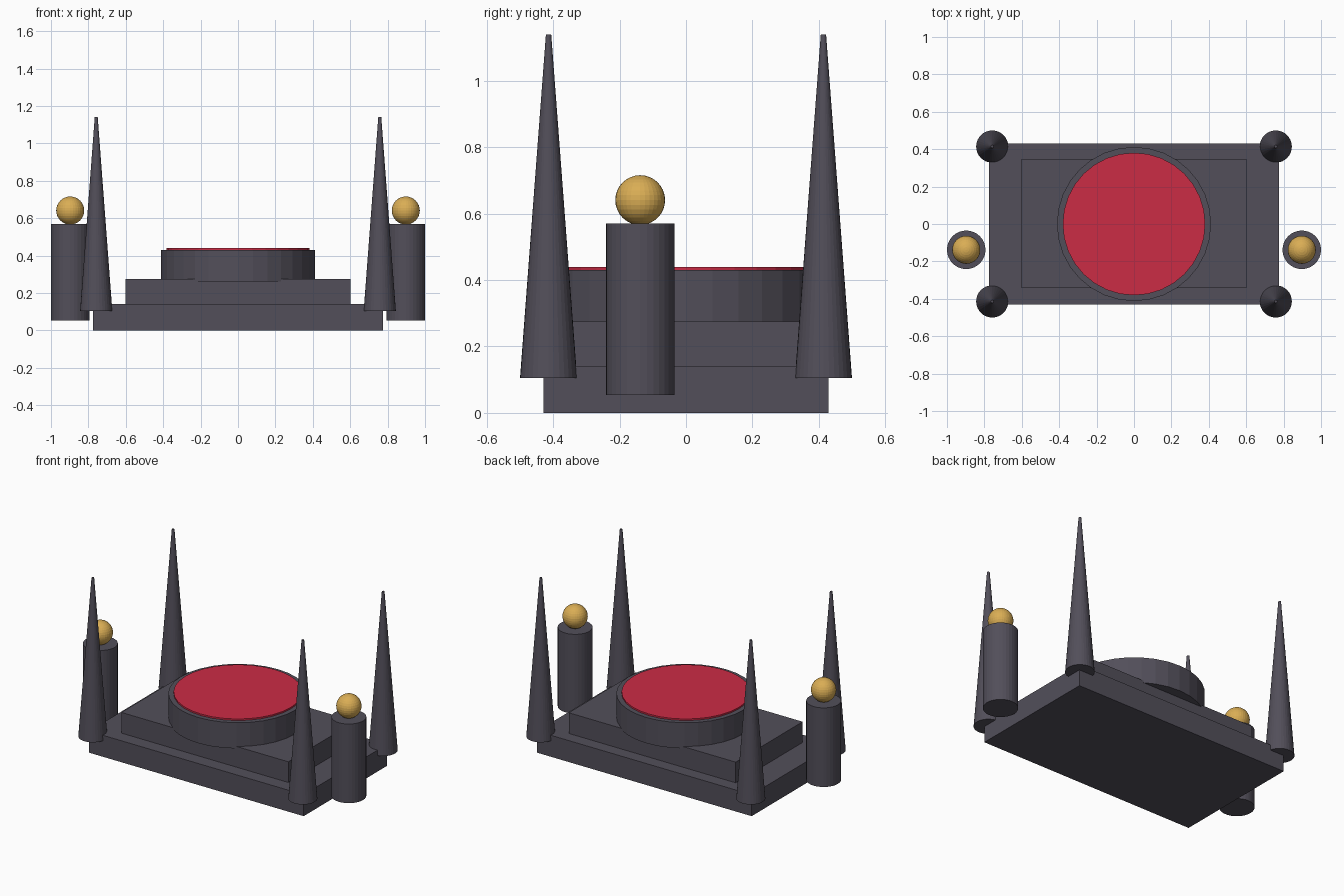
import bpy

if "Cube" in bpy.data.objects:
    bpy.data.objects.remove(bpy.data.objects["Cube"])


def material(name, rgb):
    m = bpy.data.materials.new(name)
    m.diffuse_color = (*rgb, 1.0)
    m.use_nodes = True
    m.node_tree.nodes["Principled BSDF"].inputs["Base Color"].default_value = m.diffuse_color
    return m


stone = material("dark_stone", (0.085, 0.078, 0.102))
red = material("crimson", (0.60, 0.025, 0.06))
gold = material("gold", (0.70, 0.42, 0.09))


def finish(name, mat):
    ob = bpy.context.object
    ob.name = name
    ob.data.materials.append(mat)
    return ob


def slab(name, w, d, z0, z1, mat, y=0.0):
    bpy.ops.mesh.primitive_cube_add(size=1, location=(0, y, (z0 + z1) / 2))
    bpy.context.object.scale = (w, d, z1 - z0)
    bpy.ops.object.transform_apply(location=False, rotation=False, scale=True)
    return finish(name, mat)


def round_part(name, x, y, z0, z1, r0, r1, mat):
    bpy.ops.mesh.primitive_cone_add(vertices=32, radius1=r0, radius2=r1, depth=z1 - z0,
                                    location=(x, y, (z0 + z1) / 2))
    return finish(name, mat)


# Stepped platform
slab("lower_step", 1.55, 0.86, 0, 0.14, stone)
slab("upper_step", 1.205, 0.69, 0.138, 0.275, stone, y=0.003)

# Round dais with a red top
round_part("dais", 0, 0, 0.262, 0.43, 0.412, 0.412, stone)
round_part("dais_top", 0, 0, 0.425, 0.44, 0.381, 0.381, red)

for side, x in (("left", -1), ("right", 1)):
    # Corner spires
    for end, y in (("front", -1), ("back", 1)):
        round_part(f"{end}_{side}_spire", x * 0.758, y * 0.414, 0.105, 1.14, 0.086, 0.008, stone)
    # Side pillars with golden orbs
    round_part(f"{side}_pillar", x * 0.897, -0.138, 0.054, 0.57, 0.103, 0.103, stone)
    bpy.ops.mesh.primitive_uv_sphere_add(segments=32, ring_count=16, radius=0.075,
                                         location=(x * 0.897, -0.138, 0.641))
    finish(f"{side}_orb", gold)
